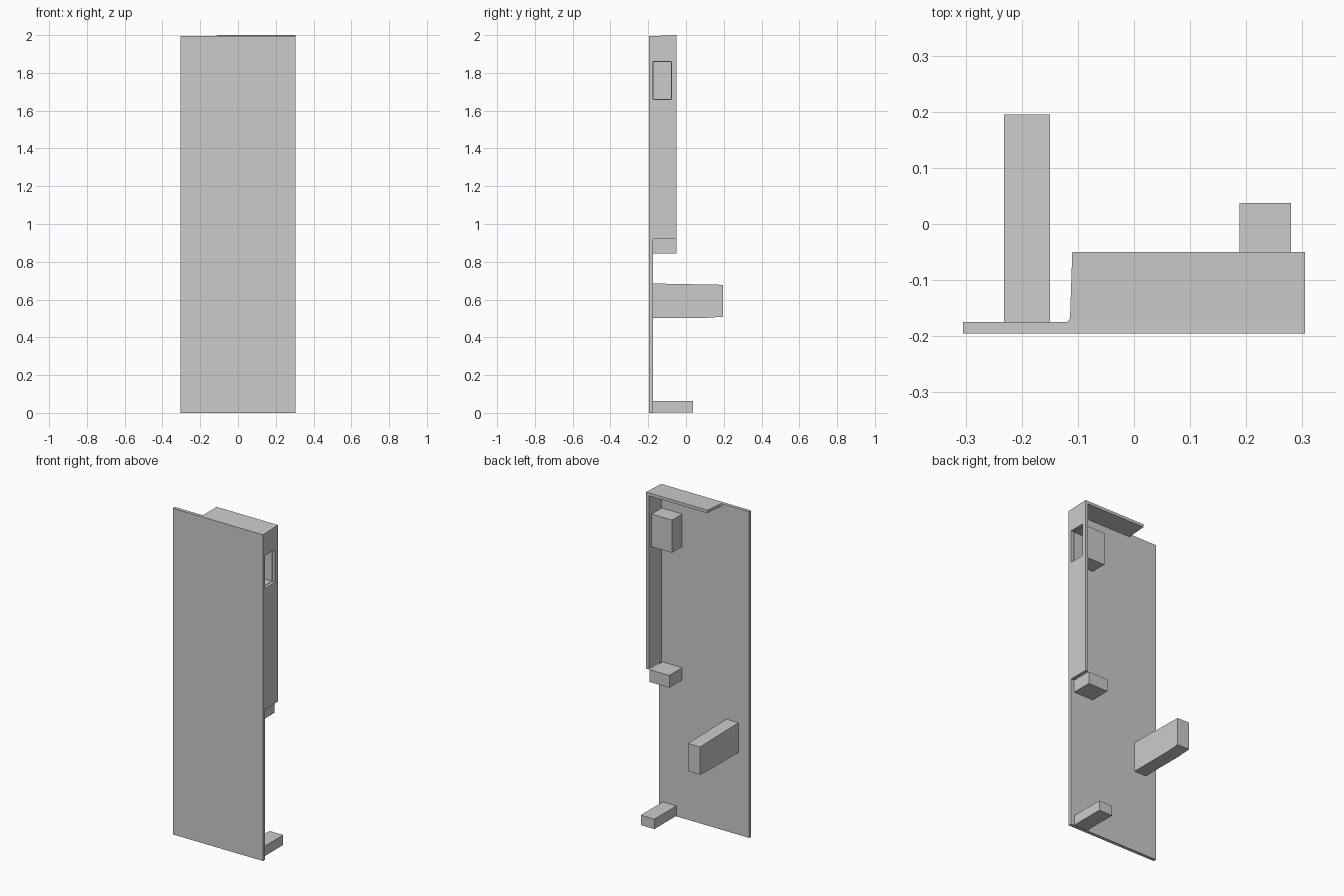
import bpy, bmesh
from mathutils import Vector

if "Cube" in bpy.data.objects:
    bpy.data.objects.remove(bpy.data.objects["Cube"])

FRONT, BACK, LIP = -0.195, -0.175, -0.05   # panel front, panel back, flange edge (y)
TOP = 1.995


def add_object(name, bm):
    bmesh.ops.recalc_face_normals(bm, faces=bm.faces)
    mesh = bpy.data.meshes.new(name)
    bm.to_mesh(mesh)
    bm.free()
    obj = bpy.data.objects.new(name, mesh)
    bpy.context.collection.objects.link(obj)
    return obj


def prism(name, profile, axis, lo, hi, open_end=False):
    """Extrude a 2D profile along x (profile is y,z) or z (profile is x,y)."""
    bm = bmesh.new()
    place = (lambda a, b: (lo, a, b)) if axis == "x" else (lambda a, b: (a, b, lo))
    face = bm.faces.new([bm.verts.new(place(a, b)) for a, b in profile])
    step = Vector((hi - lo, 0, 0)) if axis == "x" else Vector((0, 0, hi - lo))
    res = bmesh.ops.extrude_face_region(bm, geom=[face], use_keep_orig=True)
    moved = [g for g in res["geom"] if isinstance(g, bmesh.types.BMVert)]
    bmesh.ops.translate(bm, verts=moved, vec=step)
    if open_end:
        cap = [g for g in res["geom"] if isinstance(g, bmesh.types.BMFace)]
        bmesh.ops.delete(bm, geom=cap, context="FACES_ONLY")
    return add_object(name, bm)


def rect(y0, y1, z0, z1):
    return [(y0, z0), (y1, z0), (y1, z1), (y0, z1)]


# Flat front panel
prism("front_panel", rect(FRONT, BACK, 0, TOP), "x", -0.305, 0.305)

# Side flange with the window notched out beside the panel
prism("side_flange",
      [(BACK, 0.92), (LIP, 0.92), (LIP, 1.998), (BACK, TOP), (BACK, 1.86),
       (-0.077, 1.86), (-0.077, 1.66), (BACK, 1.66)], "x", 0.287, 0.305)

# Top flange: slanted free end, rising slightly toward the back
top = prism("top_flange",
            [(-0.119, BACK), (-0.114, -0.168), (-0.11, LIP), (0.305, LIP),
             (0.305, BACK)], "z", TOP - 0.018, TOP)
for v in top.data.vertices:
    v.co.z += 0.005 * (v.co.y - BACK) / (LIP - BACK)

# Hollow pocket behind the window, open toward the side
pocket = prism("window_pocket", rect(BACK, -0.077, 1.66, 1.86), "x",
               0.148, 0.286, open_end=True)
wall = pocket.modifiers.new("wall", "SOLIDIFY")
wall.thickness = 0.003

# Block under the side flange
prism("middle_block", rect(BACK, LIP, 0.845, 0.92), "x", 0.148, 0.282)

# Long peg, slightly tapered at its tip
prism("long_peg",
      [(BACK, 0.503), (0.10, 0.503), (0.195, 0.509), (0.195, 0.678),
       (BACK, 0.685)], "x", -0.232, -0.15)

# Bottom foot
prism("bottom_foot", rect(BACK, 0.037, 0.003, 0.064), "x", 0.188, 0.28)
